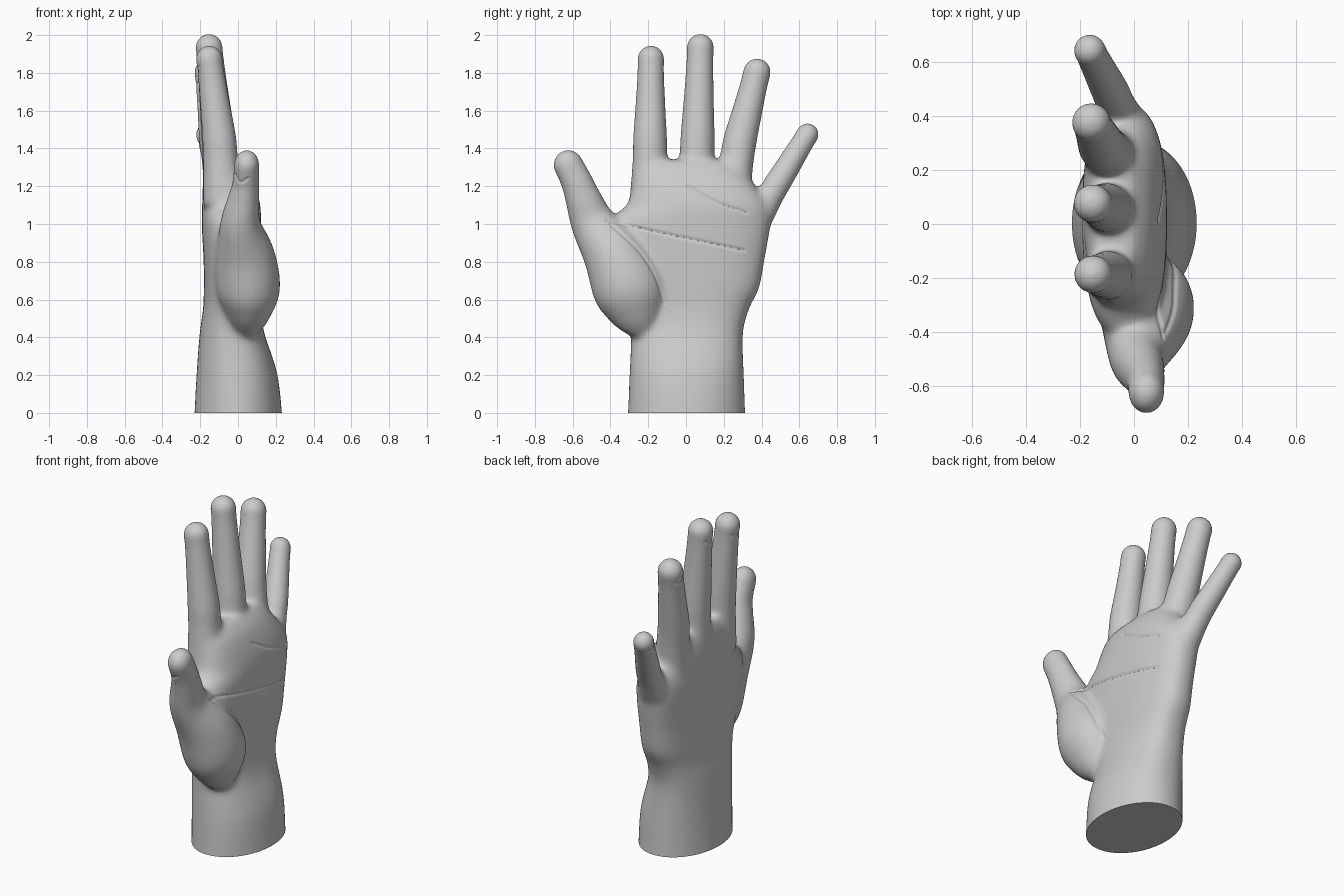
import bpy, bmesh, math
from mathutils import Vector

cube = bpy.data.objects.get("Cube")
if cube:
    bpy.data.objects.remove(cube, do_unlink=True)

clay = bpy.data.materials.new("grey clay")
clay.use_nodes = True
colour = (0.6, 0.6, 0.6, 1)
clay.diffuse_color = colour
clay.node_tree.nodes["Principled BSDF"].inputs["Base Color"].default_value = colour


def spline(stations, steps=5):
    """Catmull-Rom interpolation of station tuples."""
    points = [stations[0]] + stations + [stations[-1]]
    result = []
    for before, start, end, after in zip(points, points[1:], points[2:], points[3:]):
        for step in range(steps):
            t = step / steps
            result.append([(2*q + (r-p)*t + (2*p - 5*q + 4*r - s)*t*t + (3*q - p - 3*r + s)*t**3) / 2
                           for p, q, r, s in zip(before, start, end, after)])
    return result + [list(stations[-1])]


def oval(centre, u, v, power=2, sides=40):
    """Ring of points; a higher power makes it squarer."""
    ring = []
    for i in range(sides):
        c, s = math.cos(math.tau * i / sides), math.sin(math.tau * i / sides)
        ring.append(centre + u * math.copysign(abs(c)**(2/power), c)
                    + v * math.copysign(abs(s)**(2/power), s))
    return ring


def skin(rings):
    """Close a stack of rings into a solid."""
    loops = [[bm.verts.new(point) for point in ring] for ring in rings]
    for low, high in zip(loops, loops[1:]):
        for i in range(len(low)):
            bm.faces.new((low[i-1], low[i], high[i], high[i-1]))
    bm.faces.new(loops[0][::-1])
    bm.faces.new(loops[-1])


def limb(stations):
    """Tapered digit with a round tip, from stations of x, y, z, half width, half thickness."""
    path = spline(stations)
    centres = [Vector(station[:3]) for station in path]
    rings = []
    for i, station in enumerate(path):
        way = (centres[min(i+1, len(path)-1)] - centres[max(i-1, 0)]).normalized()
        side = way.cross(Vector((1, 0, 0))).normalized()
        depth = side.cross(way)
        width, thick = station[3] + .004, station[4] + .004
        rings.append(oval(centres[i], side * width, depth * thick))
    for step in range(1, 8):
        angle = math.pi / 2 * step / 7.3
        shrink = math.cos(angle)
        rings.append(oval(centres[-1] + way * width * math.sin(angle),
                          side * width * shrink, depth * thick * shrink))
    skin(rings)


def finger(root, knuckle, tip, wide, fine):
    """Finger stations, flared at the root and easing to the tip."""
    root, knuckle, tip = Vector(root), Vector(knuckle), Vector(tip)
    places = [(root, wide * 1.28), (root.lerp(knuckle, .65), wide * 1.06), (knuckle, wide),
              (knuckle.lerp(tip, .45), wide * .4 + fine * .6),
              (knuckle.lerp(tip, .82), fine), (tip, fine)]
    return [(*place, radius, radius) for place, radius in places]


bm = bmesh.new()

# Wrist and palm: height, back, front, thumb side, outer side
palm = [(-.08, -.235, .24, -.312, .318), (.2, -.22, .21, -.3, .307),
        (.42, -.203, .14, -.292, .302), (.55, -.185, .12, -.315, .335), (.66, -.181, .12, -.36, .388),
        (.8, -.182, .122, -.41, .415), (1, -.192, .122, -.415, .448),
        (1.1, -.19, .118, -.315, .435), (1.2, -.185, .092, -.285, .37),
        (1.28, -.175, .055, -.265, .305), (1.34, -.15, 0, -.2, .25)]
skin([oval(Vector(((back + front) / 2, (inner + outer) / 2, z)),
           Vector(((front - back) / 2, 0, 0)), Vector((0, (outer - inner) / 2, 0)),
           2 + min(.5, max(0, z)))
      for z, back, front, inner, outer in spline(palm)])

# Fingers
fingers = [
    finger((-.075, -.19, 1.1), (-.1, -.19, 1.46), (-.152, -.186, 1.874), .085, .066),
    finger((-.075, .05, 1.12), (-.106, .062, 1.48), (-.153, .076, 1.935), .085, .067),
    finger((-.065, .225, 1.1), (-.118, .288, 1.45), (-.158, .376, 1.804), .084, .068),
    finger((-.045, .375, 1.04), (-.085, .485, 1.215), (-.164, .643, 1.474), .067, .055)]
for path in fingers:
    limb(path)

# Thumb and its mound
thumb = [(.03, -.22, .43, .07, .07), (.05, -.255, .52, .14, .115), (.055, -.3, .65, .187, .165),
         (.038, -.378, .83, .163, .155), (.012, -.49, 1, .118, .104), (.03, -.543, 1.13, .092, .08),
         (.042, -.575, 1.215, .08, .067), (.046, -.623, 1.313, .074, .062)]
limb(thumb)
bmesh.ops.recalc_face_normals(bm, faces=bm.faces)

mesh = bpy.data.meshes.new("hand")
bm.to_mesh(mesh)
bm.free()
hand = bpy.data.objects.new("hand", mesh)
mesh.materials.append(clay)
bpy.context.collection.objects.link(hand)
bpy.context.view_layer.objects.active = hand
hand.select_set(True)


def apply(kind, **settings):
    modifier = hand.modifiers.new(kind, kind)
    for key, value in settings.items():
        setattr(modifier, key, value)
    bpy.ops.object.modifier_apply(modifier=modifier.name)


# Fuse everything, then soften, most of all at the webs and the thumb mound
apply('REMESH', mode='VOXEL', voxel_size=.0075)
apply('SMOOTH', factor=.5, iterations=16)
group = hand.vertex_groups.new(name="palm")
for v in hand.data.vertices:
    limit = 1.15 if v.co.y < -.38 else 1.28 if v.co.y > .42 else 1.45
    group.add([v.index], min(1, max(0, (limit - v.co.z) / .15)), 'REPLACE')
apply('SMOOTH', factor=.5, iterations=90, vertex_group="palm")

# Flat cut at the wrist
bm = bmesh.new()
bm.from_mesh(hand.data)
bmesh.ops.bisect_plane(bm, geom=bm.verts[:] + bm.edges[:] + bm.faces[:], plane_co=(0, 0, 0),
                       plane_no=(0, 0, 1), clear_inner=True)
bmesh.ops.holes_fill(bm, edges=[e for e in bm.edges if e.is_boundary], sides=0)
bm.normal_update()


def crease(points, facing, depth, width=.011):
    """Press a narrow groove into the skin on the side that faces the given way."""
    def flat(point):
        return point - facing * point.dot(facing)
    line = [flat(Vector(point)) for point in spline([tuple(p) for p in points])]
    middle = sum(line, Vector()) / len(line)
    reach = max((point - middle).length for point in line) + width
    for v in bm.verts:
        spot = flat(v.co)
        if v.normal.dot(facing) < .3 or (spot - middle).length > reach:
            continue
        near = width
        for a, b in zip(line, line[1:]):
            along = b - a
            t = (spot - a).dot(along) / max(along.length_squared, 1e-9)
            near = min(near, (spot - a - along * min(1, max(0, t))).length)
        v.co -= v.normal * depth * (1 - near / width)


# Palm lines, as y and z
palm_lines = [[(-.42, 1.02), (-.12, .95), (.31, .86)],
              [(-.4, 1), (-.25, .86), (-.16, .72), (-.115, .58)],
              [(.01, 1.2), (.15, 1.12), (.32, 1.06)]]
for line in palm_lines:
    crease([(0, y, z) for y, z in line], Vector((1, 0, 0)), .007)

# Nail folds on the finger backs and on the outer side of the thumb
nails = [(path, Vector((-1, 0, 0))) for path in fingers]
nails.append((thumb, Vector((-.5, -1, -.4)).normalized()))
for path, facing in nails:
    tip, radius = Vector(path[-1][:3]), path[-1][3]
    way = (tip - Vector(path[-2][:3])).normalized()
    side = way.cross(facing).normalized()
    fold = [tip + (side * across - way * down) * radius
            for across, down in ((-.55, .6), (0, 1), (.55, .6))]
    crease(fold, facing, .006)

bm.to_mesh(hand.data)
bm.free()
hand.vertex_groups.clear()
bpy.ops.object.shade_smooth_by_angle(angle=math.radians(50))
